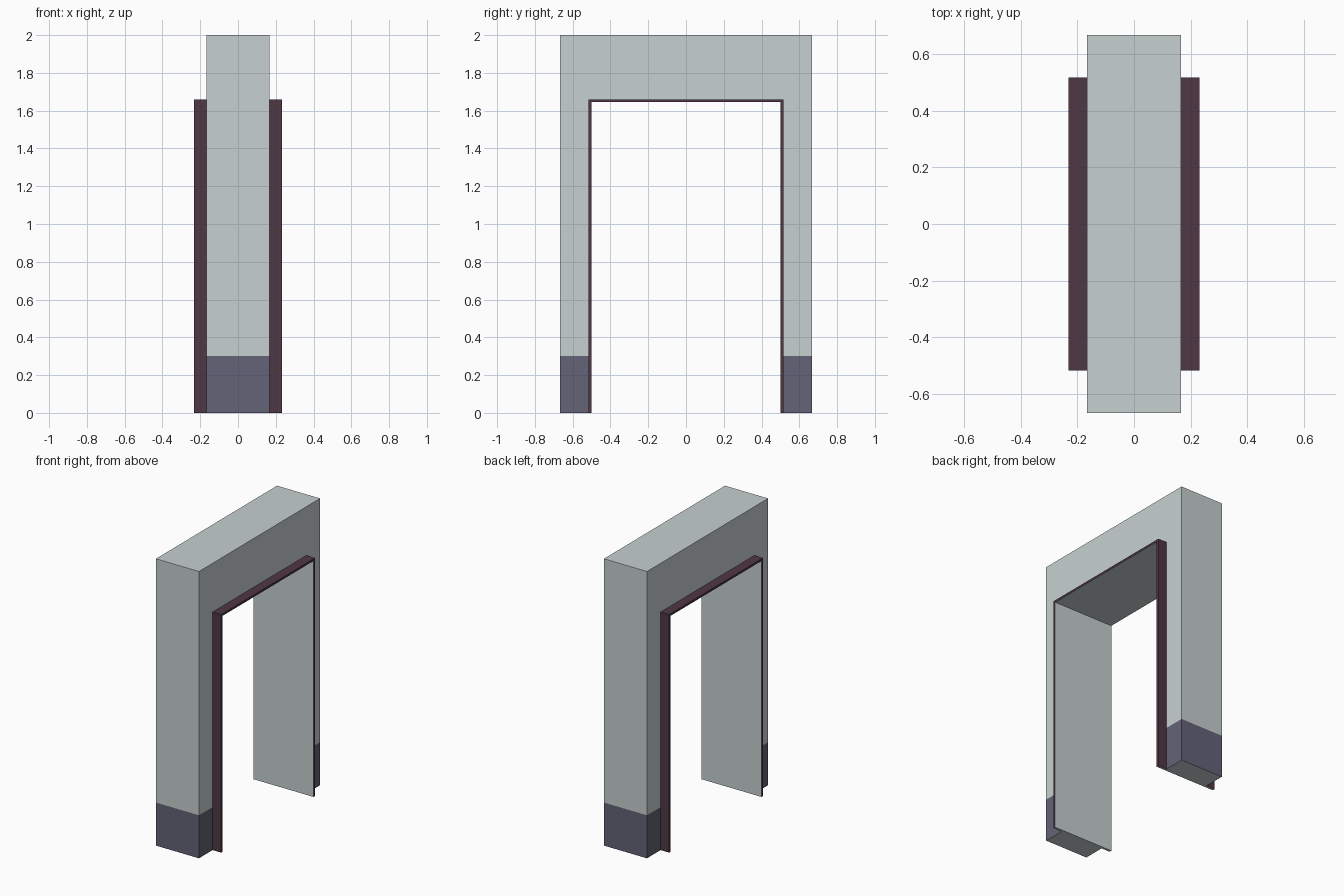
import bpy, bmesh

if "Cube" in bpy.data.objects:
    bpy.data.objects.remove(bpy.data.objects["Cube"])


def material(name, color):
    m = bpy.data.materials.new(name)
    m.diffuse_color = (*color, 1)
    m.use_nodes = True
    m.node_tree.nodes["Principled BSDF"].inputs["Base Color"].default_value = m.diffuse_color
    return m


PLASTER = material("pale_plaster", (0.57, 0.63, 0.63))
SKIRTING = material("skirting_paint", (0.125, 0.125, 0.185))
TRIM = material("dark_trim", (0.08, 0.038, 0.058))


def portal(name, outer, inner, top, inner_top, half_depth, mats, pick, cut=None):
    """Extrude an upside-down U profile along x; pick() gives each face's material."""
    profile = [(-outer, 0), (-inner, 0), (-inner, inner_top), (inner, inner_top),
               (inner, 0), (outer, 0), (outer, top), (-outer, top)]
    bm = bmesh.new()
    face = bm.faces.new([bm.verts.new((-half_depth, y, z)) for y, z in profile])
    ext = bmesh.ops.extrude_face_region(bm, geom=[face], use_keep_orig=True)
    verts = [g for g in ext["geom"] if isinstance(g, bmesh.types.BMVert)]
    bmesh.ops.translate(bm, verts=verts, vec=(2 * half_depth, 0, 0))
    if cut:
        bmesh.ops.bisect_plane(bm, geom=bm.verts[:] + bm.edges[:] + bm.faces[:],
                               plane_co=(0, 0, cut), plane_no=(0, 0, 1))
    bmesh.ops.recalc_face_normals(bm, faces=bm.faces[:])
    bm.normal_update()
    for f in bm.faces:
        f.material_index = pick(f.calc_center_bounds(), f.normal)
    me = bpy.data.meshes.new(name)
    bm.to_mesh(me)
    bm.free()
    for m in mats:
        me.materials.append(m)
    ob = bpy.data.objects.new(name, me)
    bpy.context.collection.objects.link(ob)
    return ob


# Wall with a painted skirting band along the bottom
portal("wall", 0.667, 0.517, 2.0, 1.66, 0.166, [PLASTER, SKIRTING],
       lambda c, n: int(c.z < 0.3 and n.z > -0.5), cut=0.3)


# Thin door lining: dark outside and rims, pale inside the opening and underneath
def lining_face(c, n):
    inside = abs(n.x) < 0.5 and (n.z < -0.5 or c.y * n.y < -0.1)
    return int(not inside)


portal("door_lining", 0.517, 0.5, 1.66, 1.645, 0.232, [PLASTER, TRIM], lining_face)
